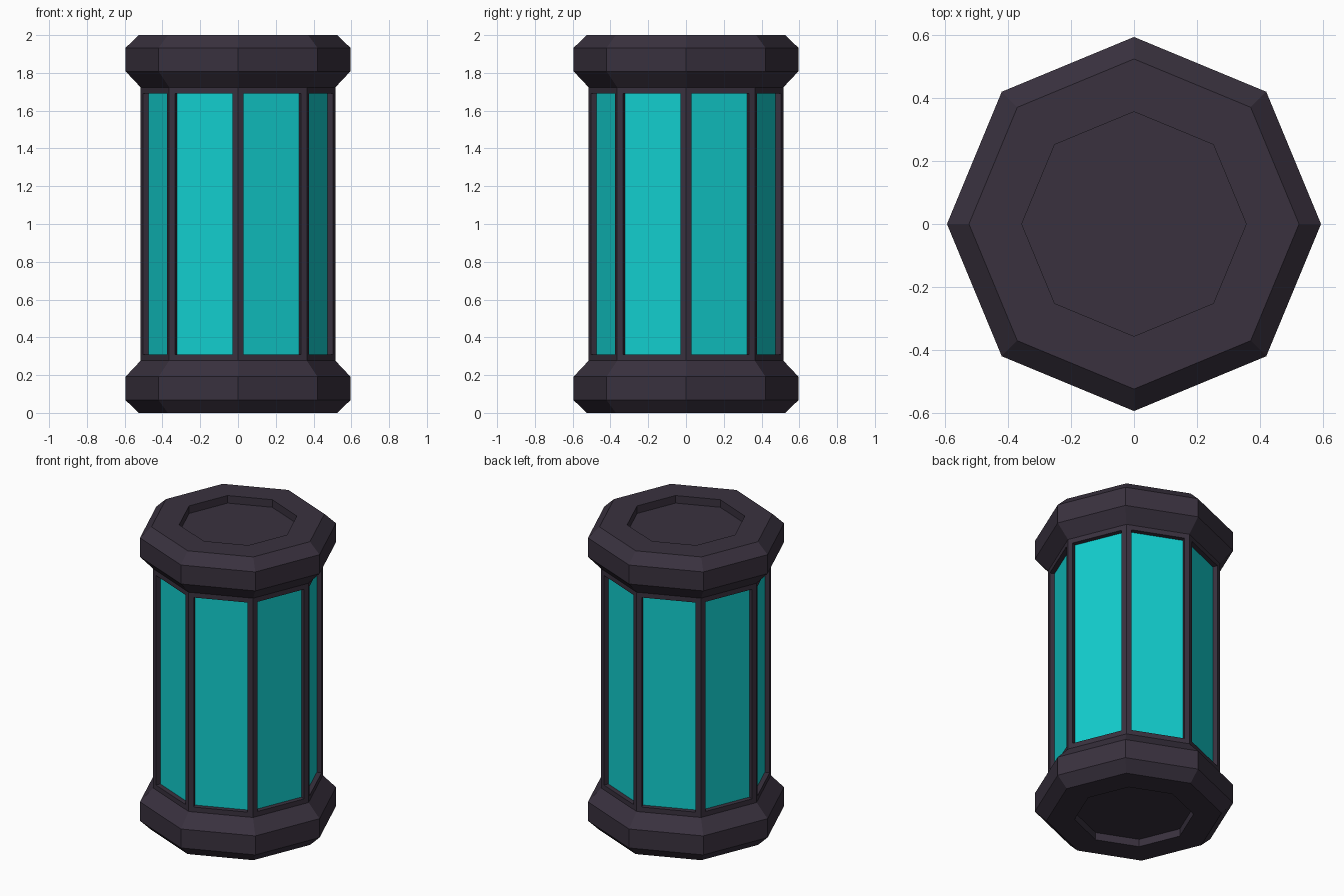
import bpy
import bmesh
from math import cos, sin, tau

SIDES = 8
HEIGHT = 2.0

cube = bpy.data.objects.get("Cube")
if cube:
    bpy.data.objects.remove(cube, do_unlink=True)


def make_material(name, colour):
    mat = bpy.data.materials.new(name)
    mat.use_nodes = True
    mat.diffuse_color = colour
    bsdf = next(n for n in mat.node_tree.nodes if n.type == "BSDF_PRINCIPLED")
    bsdf.inputs["Base Color"].default_value = colour
    return mat


dark_metal = make_material("dark purple metal", (0.041, 0.031, 0.049, 1))
teal_glass = make_material("teal glass", (0.006, 0.62, 0.62, 1))


def lathe(profile, close_start=False, close_end=False):
    """Octagonal shell from (radius, z) points listed from bottom to top."""
    bm = bmesh.new()
    rings = [[bm.verts.new((r * cos(tau * i / SIDES), r * sin(tau * i / SIDES), z))
              for i in range(SIDES)] for r, z in profile]
    for low, high in zip(rings, rings[1:]):
        for i in range(SIDES):
            j = (i + 1) % SIDES
            bm.faces.new((low[i], low[j], high[j], high[i]))
    if close_start:
        bm.faces.new(rings[0][::-1])
    if close_end:
        bm.faces.new(rings[-1])
    bm.normal_update()
    return bm


def add_object(name, bm, materials):
    mesh = bpy.data.meshes.new(name)
    bm.to_mesh(mesh)
    bm.free()
    for mat in materials:
        mesh.materials.append(mat)
    obj = bpy.data.objects.new(name, mesh)
    bpy.context.collection.objects.link(obj)
    return obj


# End caps: recessed centre, bevelled rim, taper to the body
cap = [(0.357, 0.05), (0.357, 0), (0.525, 0), (0.595, 0.067),
       (0.595, 0.192), (0.515, 0.277)]
add_object("bottom_cap", lathe(cap, close_start=True), [dark_metal])
top = [(r, HEIGHT - z) for r, z in reversed(cap)]
add_object("top_cap", lathe(top, close_end=True), [dark_metal])

# Body: framed octagonal wall with a sunken glass pane on every side
body = lathe([cap[-1], top[0]])
panes = list(body.faces)
bmesh.ops.inset_individual(body, faces=panes, thickness=0.032, use_even_offset=True)
bmesh.ops.inset_individual(body, faces=panes, thickness=0, depth=-0.03)
for pane in panes:
    pane.material_index = 1
add_object("body_frame_and_glass", body, [dark_metal, teal_glass])
